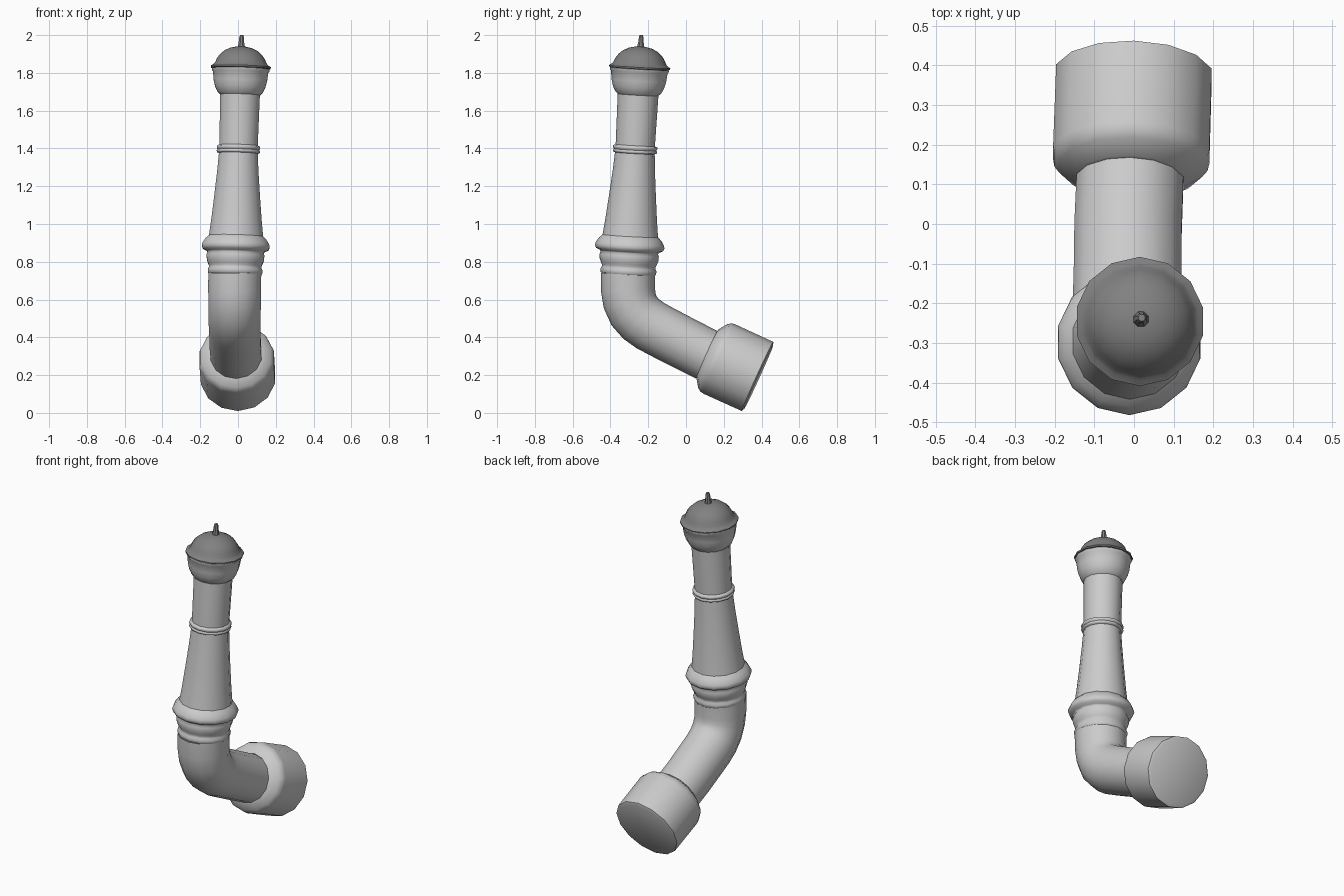
import bpy, bmesh, math
from mathutils import Vector

if "Cube" in bpy.data.objects:
    bpy.data.objects.remove(bpy.data.objects["Cube"])

SIDES = 14


def sweep(name, rings, cap_start=False, cap_end=False, sides=SIDES, angle=40):
    """Skin a tube through rings of (centre, axis, radius)."""
    bm = bmesh.new()
    loops = []
    for c, t, r in rings:
        t = Vector(t).normalized()
        u = Vector((1, 0, 0))
        u = (u - t * u.dot(t)).normalized()
        v = t.cross(u)
        loops.append([bm.verts.new(Vector(c) + r * (math.cos(a) * u + math.sin(a) * v))
                      for a in (2 * math.pi * (i + 0.5) / sides for i in range(sides))])
    for a, b in zip(loops, loops[1:]):
        for i in range(sides):
            j = (i + 1) % sides
            bm.faces.new((a[i], a[j], b[j], b[i]))
    if cap_start:
        bm.faces.new(loops[0][::-1])
    if cap_end:
        bm.faces.new(loops[-1])
    mesh = bpy.data.meshes.new(name)
    bm.to_mesh(mesh)
    bm.free()
    ob = bpy.data.objects.new(name, mesh)
    bpy.context.collection.objects.link(ob)
    bpy.ops.object.select_all(action='DESELECT')
    ob.select_set(True)
    bpy.context.view_layer.objects.active = ob
    bpy.ops.object.shade_smooth_by_angle(angle=math.radians(angle))
    return ob


# Slightly leaning axis of the upright stack
LEAN = Vector((0.028, 0.055, 1))


def stack(profile):
    base = Vector((-0.012, -0.298, 0.88))
    return [(base + LEAN * (z - 0.88), LEAN, r) for r, z in profile]


# Socket collar at the lower end
end = Vector((0.0, 0.385, 0.19))
axis = Vector((-0.03, -0.91, 0.415)).normalized()
collar = [(0.185, 0.0), (0.201, 0.007), (0.202, 0.23), (0.198, 0.25),
          (0.185, 0.268), (0.142, 0.298), (0.134, 0.30)]
sweep("socket_collar", [(end + axis * d, axis, r) for r, d in collar], cap_start=True)

# Elbow pipe bending from the collar to vertical
path = [Vector(p) for p in (
    (-0.01, 0.115, 0.305), (-0.015, -0.01, 0.368), (-0.016, -0.135, 0.433),
    (-0.017, -0.19, 0.463), (-0.018, -0.237, 0.497), (-0.018, -0.275, 0.54),
    (-0.018, -0.298, 0.593), (-0.018, -0.307, 0.65), (-0.017, -0.307, 0.74))]
rings = []
for i, p in enumerate(path):
    t = path[min(i + 1, len(path) - 1)] - path[max(i - 1, 0)]
    rings.append((p, t, 0.138 + 0.006 * i / (len(path) - 1)))
sweep("elbow_pipe", rings)

# Moulded rings at the base of the column
sweep("base_moulding", stack([
    (0.143, 0.735), (0.148, 0.742), (0.148, 0.758), (0.142, 0.768), (0.142, 0.778),
    (0.148, 0.79), (0.155, 0.81), (0.157, 0.835), (0.152, 0.848), (0.158, 0.856),
    (0.178, 0.865), (0.184, 0.88), (0.181, 0.895), (0.165, 0.92), (0.147, 0.937)]), angle=60)

# Tapered column
sweep("tapered_column", stack([
    (0.148, 0.93), (0.137, 1.02), (0.125, 1.14), (0.112, 1.28), (0.105, 1.38)]))

# Narrow band
sweep("narrow_band", stack([
    (0.104, 1.374), (0.115, 1.378), (0.118, 1.386), (0.112, 1.393),
    (0.118, 1.401), (0.117, 1.411), (0.102, 1.418)]), angle=60)

# Upper neck and flared cup
sweep("upper_neck", stack([(0.104, 1.41), (0.106, 1.55), (0.108, 1.69)]))
sweep("flared_cup", stack([
    (0.107, 1.683), (0.122, 1.697), (0.136, 1.725), (0.145, 1.76), (0.15, 1.805),
    (0.157, 1.814), (0.157, 1.822), (0.14, 1.824)]), angle=60)

# Dark domed lid with a small spike
lid = sweep("domed_lid", stack([
    (0.145, 1.822), (0.162, 1.825), (0.163, 1.833), (0.148, 1.842), (0.139, 1.853),
    (0.13, 1.874), (0.114, 1.896), (0.09, 1.917), (0.06, 1.931), (0.025, 1.939)]),
    cap_start=True, cap_end=True)
spike = sweep("lid_spike", stack([
    (0.021, 1.935), (0.016, 1.96), (0.013, 1.99), (0.009, 2.0)]), cap_end=True, sides=8)

dark = bpy.data.materials.new("dark_grey")
dark.diffuse_color = (0.22, 0.22, 0.22, 1)
dark.use_nodes = True
dark.node_tree.nodes["Principled BSDF"].inputs["Base Color"].default_value = dark.diffuse_color
for ob in (lid, spike):
    ob.data.materials.append(dark)
